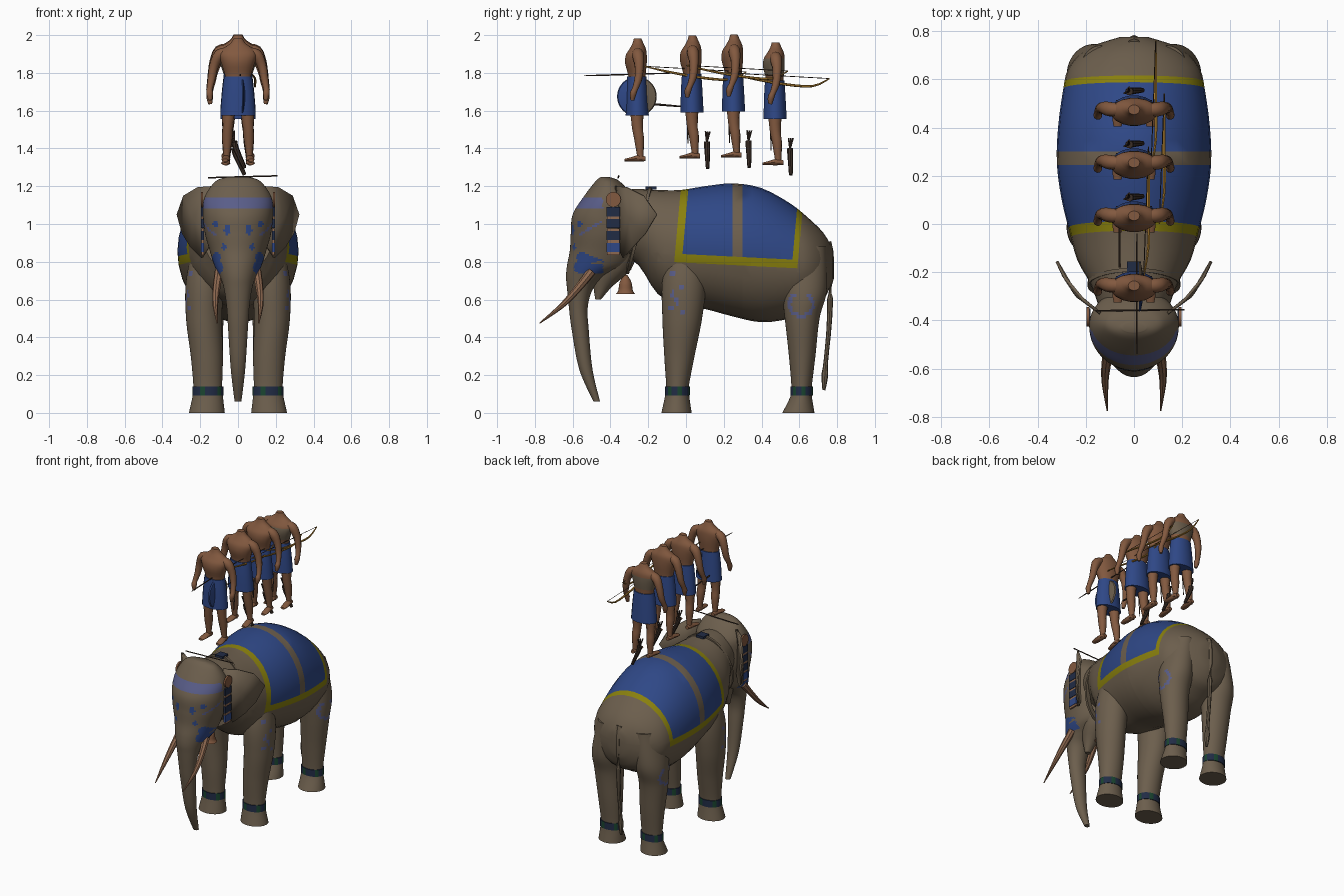
import bpy, bmesh, math
from mathutils import Vector, Matrix
from mathutils.bvhtree import BVHTree

cube = bpy.data.objects.get("Cube")
if cube:
    bpy.data.objects.remove(cube)

COLOURS = dict(
    hide=(.15, .113, .074), blue=(.028, .064, .24), yellow=(.25, .215, .004), leather=(.045, .028, .02),
    paint=(.1, .11, .25), navy=(.015, .025, .06), skin=(.225, .1, .05), tusk=(.27, .14, .08),
    gold=(.42, .21, .03), green=(.01, .06, .03))
for key, rgb in COLOURS.items():
    m = bpy.data.materials.new(key)
    m.use_nodes = True
    m.diffuse_color = (*rgb, 1)
    m.node_tree.nodes["Principled BSDF"].inputs["Base Color"].default_value = (*rgb, 1)

def finish(name, bm, mat, rule=None):
    """Turn a bmesh into an object; rule(centre, normal) may pick another colour."""
    bmesh.ops.recalc_face_normals(bm, faces=bm.faces)
    used = [mat]
    for f in bm.faces:
        c = rule(f.calc_center_median(), f.normal) if rule else None
        if c and c not in used:
            used.append(c)
        f.material_index = used.index(c or mat)
    me = bpy.data.meshes.new(name)
    bm.to_mesh(me)
    bm.free()
    for c in used:
        me.materials.append(bpy.data.materials[c])
    me.shade_smooth()
    me.set_sharp_from_angle(angle=math.radians(40))
    ob = bpy.data.objects.new(name, me)
    bpy.context.collection.objects.link(ob)
    return ob

def smooth(rows, steps):
    """Catmull-Rom interpolation between rows of numbers."""
    rows = [Vector(r) for r in rows]
    out = []
    for i in range(len(rows) - 1):
        a, b, c, d = (rows[min(max(i + k, 0), len(rows) - 1)] for k in (-1, 0, 1, 2))
        for t in (k / steps for k in range(steps)):
            out.append(b + (c - a) * (t / 2) + (a * 2 - b * 5 + c * 4 - d) * (t * t / 2)
                       + (b * 3 - a - c * 3 + d) * (t ** 3 / 2))
    return out + [rows[-1]]

def skin_rings(rings, closed=False):
    bm = bmesh.new()
    loops = [[bm.verts.new(p) for p in r] for r in rings]
    n = len(loops[0])
    for a, b in list(zip(loops, loops[1:])) + ([(loops[-1], loops[0])] if closed else []):
        for i in range(n):
            bm.faces.new((a[i], a[(i + 1) % n], b[(i + 1) % n], b[i]))
    if not closed:
        bm.faces.new(loops[0])
        bm.faces.new(loops[-1])
    bmesh.ops.recalc_face_normals(bm, faces=bm.faces)
    return bm

def circle(n):
    return [2 * math.pi * i / n for i in range(n)]

def loft(rows, axis="z", n=16, steps=3):
    """Rows are x, y, z, half width, half depth (or half height along y)."""
    other = Vector((0, 1, 0)) if axis == "z" else Vector((0, 0, 1))
    return skin_rings([[Vector((x + a * math.cos(t), y, z)) + other * b * math.sin(t) for t in circle(n)]
                       for x, y, z, a, b in smooth(rows, steps)])

def tube(rows, n=8, steps=3):
    """Rows are x, y, z, radius along a path."""
    pts = smooth(rows, steps)
    rings = []
    for i, p in enumerate(pts):
        way = pts[min(i + 1, len(pts) - 1)] - pts[max(i - 1, 0)]
        rot = way.to_3d().to_track_quat("Z", "X")
        rings.append([p.to_3d() + rot @ Vector((p[3] * math.cos(t), p[3] * math.sin(t), 0)) for t in circle(n)])
    return skin_rings(rings)

def trim(bm, tree):
    """Remove faces buried inside another solid."""
    def buried(v):
        near, normal, _, _ = tree.find_nearest(v.co)
        return (v.co - near).dot(normal) < -.012
    bmesh.ops.delete(bm, geom=[f for f in bm.faces if all(buried(v) for v in f.verts)], context="FACES")
    return bm

def flip(rows, s):
    return [(r[0] * s, *r[1:]) for r in rows]

def box(name, centre, size, mat):
    bm = bmesh.new()
    bmesh.ops.create_cube(bm, size=1, matrix=Matrix.Translation(centre) @ Matrix.Diagonal((*size, 1)))
    return finish(name, bm, mat)

# Body, cut along the slanted borders of the saddle cloth
body = [(-.36, 1.18, .86, .14), (-.25, 1.185, .78, .18), (-.15, 1.18, .63, .235), (-.03, 1.18, .57, .268),
        (.1, 1.2, .55, .3), (.25, 1.215, .51, .32), (.4, 1.19, .48, .315), (.55, 1.11, .5, .295),
        (.65, 1.03, .55, .27), (.73, .95, .6, .19), (.775, .87, .7, .06)]
trunk = loft([(0, y, (t + b) / 2, w, (t - b) / 2) for y, t, b, w in body], "y", 32, 3)
LEAN, DROP, STRAP = .09, .05, (.245, .3)
FRONT, FRONT_IN, BACK_IN, BACK, HEM, HEM_IN = -.065, -.025, .56, .59, .795, .84
planes = [((0, v, .77), (0, 1, -LEAN)) for v in (FRONT, FRONT_IN, BACK_IN, BACK)]
planes += [((0, v, 0), (0, 1, 0)) for v in STRAP] + [((0, 0, v), (0, DROP, 1)) for v in (HEM, HEM_IN)]
for point, normal in planes:
    bmesh.ops.bisect_plane(trunk, geom=trunk.verts[:] + trunk.edges[:] + trunk.faces[:], plane_co=point, plane_no=normal)

def cloth(c, nrm):
    u, v = c.y - LEAN * (c.z - .77), c.z + DROP * c.y
    if v < HEM or not FRONT < u < BACK:
        return None
    if v < HEM_IN or not FRONT_IN < u < BACK_IN:
        return "yellow"
    return None if STRAP[0] < c.y < STRAP[1] else "blue"

# Head and trunk with painted forehead band, brow streaks and spots
head = [(1.25, -.45, -.41, .05), (1.225, -.48, -.35, .12), (1.14, -.545, -.28, .178), (1.05, -.6, -.26, .185),
        (.95, -.61, -.25, .175), (.86, -.615, -.27, .15), (.78, -.63, -.31, .125), (.72, -.635, -.42, .095),
        (.66, -.63, -.49, .075), (.56, -.62, -.52, .06), (.44, -.605, -.515, .052), (.23, -.565, -.495, .038),
        (.06, -.49, -.455, .018)]
spots = [(.055, .97, .02), (.115, .82, .022), (.105, .77, .026), (.075, .88, .012), (.12, 1.0, .014)]

def face_paint(c, nrm):
    if c.y > -.44:
        return None
    brow = abs(c.x) > .07 and c.y > -.57 and abs(c.z - .94 - .6 * (c.y + .57)) < .007
    if 1.085 < c.z < 1.14 or brow:
        return "paint"
    return "blue" if any(math.hypot(abs(c.x) - x, (c.z - z) * .75) < r for x, z, r in spots) else None

skull = loft([(0, (f + b) / 2, z, w, (b - f) / 2) for z, f, b, w in head], n=80, steps=9)
body_tree, head_tree = BVHTree.FromBMesh(trunk), BVHTree.FromBMesh(skull)
finish("body", trim(trunk, head_tree), "hide", cloth)
finish("head_and_trunk", trim(skull, body_tree), "hide", face_paint)
jaw = loft([(0, -.37, .88, .11, .12), (0, -.39, .76, .085, .1), (0, -.44, .67, .045, .05), (0, -.465, .6, .02, .015)])
finish("lower_jaw", trim(jaw, head_tree), "hide")
finish("tail", tube([(0, .74, .9, .03), (0, .762, .8, .022), (0, .76, .5, .014), (0, .74, .27, .012),
                     (0, .735, .2, .018), (0, .73, .12, .008)]), "hide")

front_leg = [(.165, -.05, 0, .095, .08), (.16, -.047, .09, .08, .064), (.16, -.045, .14, .076, .06),
             (.165, -.035, .3, .085, .08), (.18, -.02, .5, .095, .105), (.175, -.01, .7, .1, .115), (.15, 0, .92, .08, .08)]
back_leg = [(.165, .595, 0, .09, .085), (.16, .61, .09, .078, .056), (.16, .612, .14, .074, .054),
            (.165, .615, .3, .085, .07), (.175, .615, .5, .098, .092), (.17, .625, .65, .105, .12), (.14, .61, .88, .09, .13)]
dots = [(-.08, .55), (-.02, .54), (-.07, .63), (-.03, .66), (-.07, .74), (-.05, .59)]

def front_paint(c, nrm):
    return "paint" if abs(c.x) > .2 and any(math.hypot(c.y - y, c.z - z) < .014 for y, z in dots) else None

def back_paint(c, nrm):
    arc = abs(math.hypot(c.y - .61, c.z - .575) - .062) < .01
    return "paint" if abs(c.x) > .2 and c.z < .63 and arc else None

def anklet_colour(c, nrm):
    return "green" if math.sin(6 * math.atan2(nrm.y, nrm.x)) > .6 else None

# Everything that comes in left and right pairs
ear = [(.14, -.37, 1.2), (.21, -.315, 1.195), (.285, -.225, 1.15), (.32, -.155, 1.05), (.292, -.215, .95),
       (.25, -.28, .88), (.19, -.33, .82), (.14, -.37, .9)]
for side, s in (("left", 1), ("right", -1)):
    for part, rows, rule in (("front", front_leg, front_paint), ("back", back_leg, back_paint)):
        finish(f"{side}_{part}_leg", trim(loft(flip(rows, s), n=56, steps=9), body_tree), "hide", rule)
        x, y, z, a, b = rows[2]
        band = loft([(x * s, y, h, a + .006, b + .006) for h in (.092, .14)], n=36, steps=1)
        finish(f"{side}_{part}_anklet", band, "navy", anklet_colour)
    bm = bmesh.new()
    hub = bm.verts.new((.235 * s, -.3, 1.03))
    rim = [bm.verts.new(p) for p in flip(ear, s)]
    for i in range(len(rim)):
        bm.faces.new((hub, rim[i], rim[(i + 1) % len(rim)]))
    solid = finish(f"{side}_ear", bm, "hide").modifiers.new("thickness", "SOLIDIFY")
    solid.thickness, solid.offset = .012, 0
    finish(f"{side}_tusk", tube(flip([(.1, -.5, .75, .024), (.115, -.58, .65, .02), (.12, -.66, .565, .014),
                                      (.11, -.775, .475, .003)], s)), "tusk")
    bm = bmesh.new()
    bmesh.ops.create_cone(bm, cap_ends=True, segments=16, radius1=.04, radius2=.04, depth=.012,
                          matrix=Matrix.Translation((.19 * s, -.385, 1.13)) @ Matrix.Rotation(math.pi / 2, 4, "Y"))
    finish(f"{side}_ear_disc", bm, "skin")
    for i in range(4):
        z = 1.065 - i * .063
        box(f"{side}_tassel_block", (.188 * s, -.385, z), (.014, .07, .048), "blue" if i == 3 else "navy")
        box(f"{side}_tassel_trim", (.187 * s, -.385, z - .032), (.012, .066, .014), "tusk")

# Neck rope, bell, goad and the small pad behind the head
finish("neck_rope", skin_rings([[Vector(((.19 + r) * math.cos(t), -.25 + .06 * math.sin(t) + w, .965 + (.228 + r) * math.sin(t)))
                                 for r, w in ((-.03, -.008), (.003, -.008), (.003, .008), (-.03, .008))]
                                for t in circle(28)], True), "hide")
finish("bell", loft([(0, -.32, .63, .05, .05), (0, -.32, .65, .038, .038), (0, -.32, .69, .032, .032),
                     (0, -.32, .73, .01, .01)]), "skin")
finish("goad", tube([(-.16, -.36, 1.245, .004), (.21, -.355, 1.255, .004)], 6, 1), "leather")
box("neck_pad", (0, -.185, 1.19), (.06, .06, .016), "navy")

# Riders
torso = [(0, 0, .42, .068, .045), (0, 0, .46, .07, .047), (0, -.005, .52, .088, .058), (0, -.003, .565, .1, .056),
         (0, .004, .595, .085, .045), (0, .006, .625, .042, .03), (0, .004, .652, .024, .02)]
skirt = [(0, 0, .45, .074, .052), (0, 0, .36, .085, .058), (0, .002, .245, .094, .062)]
leg = [(.048, 0, .3, .04), (.054, .003, .18, .029), (.057, .012, .12, .027), (.06, .018, .03, .017), (.06, .018, .008, .02)]
foot = [(.06, .045, .015, .014, .013), (.062, .01, .018, .02, .018), (.066, -.035, .012, .023, .011), (.068, -.065, .008, .016, .007)]
arm = [(.05, .004, .58, .025), (.098, .006, .565, .031), (.126, .012, .51, .025), (.14, .008, .44, .021),
       (.15, -.01, .385, .016), (.15, -.02, .36, .018), (.147, -.024, .325, .01)]

def chest_wrap(c, nrm):
    return "hide" if .47 < c.z < .56 else None

for index, (ry, rz) in enumerate([(-.26, 1.33), (.03, 1.345), (.25, 1.35), (.47, 1.31)]):
    parts = [finish("rider_torso", loft(torso, n=18), "skin", chest_wrap if index == 3 else None),
             finish("rider_kilt", loft(skirt, n=18, steps=2), "blue")]
    for side, s in (("left", 1), ("right", -1)):
        parts += [finish(f"rider_{side}_leg", tube(flip(leg, s), 10), "skin"),
                  finish(f"rider_{side}_foot", loft(flip(foot, s), "y", 10), "skin"),
                  finish(f"rider_{side}_arm", tube(flip(arm, s), 10), "skin")]
    if index:
        # Bow, string, quiver with arrows and a thin blade
        bx = (0, .06, .125, .09)[index]
        bow = [(bx - .02, -.25, .49, .003), (bx, -.12, .46, .006), (bx, .05, .43, .007), (bx, .2, .42, .006), (bx, .29, .46, .003)]
        quiver = [(.035, .085, -.05, .01), (-.01, .082, .05, .015), (-.02, .08, .09, .017)]
        parts += [finish("bow", tube(bow, 6), "gold"), finish("quiver", tube(quiver), "leather"),
                  finish("bow_string", tube([bow[0][:3] + (.002,), bow[-1][:3] + (.002,)], 4, 1), "leather"),
                  finish("blade", tube([(-.04, -.02, .08, .003), (-.03, -.02, .26, .006)], 4, 1), "leather")]
        for k in (-1, 0, 1):
            arrow = [(-.02, .08, .08, .004), (-.03 + .01 * k, .085 + .012 * k, .145, .005)]
            parts.append(finish("arrow", tube(arrow, 5, 1), "leather"))
    else:
        # Shield, javelin and short sword of the leader
        bm = loft([(0, 0, h, r, r) for h, r in ((0, .105), (.008, .1), (.016, .06), (.02, .01))], n=32, steps=1)
        bm.transform(Matrix.Translation((.02, 0, .345)) @ Matrix.Rotation(math.pi / 2, 4, "Y"))
        javelin = [(.012, -.28, .455, .002), (.012, -.2, .457, .004), (.012, .22, .47, .003)]
        parts += [finish("shield", bm, "hide", lambda c, nrm: "blue" if c.y < 0 else None),
                  finish("javelin", tube(javelin, 6, 1), "leather"),
                  finish("short_sword", tube([(-.06, .08, .305, .006), (-.06, .26, .29, .004)], 6, 1), "leather")]
    for ob in parts:
        ob.location = (0, ry, rz)
